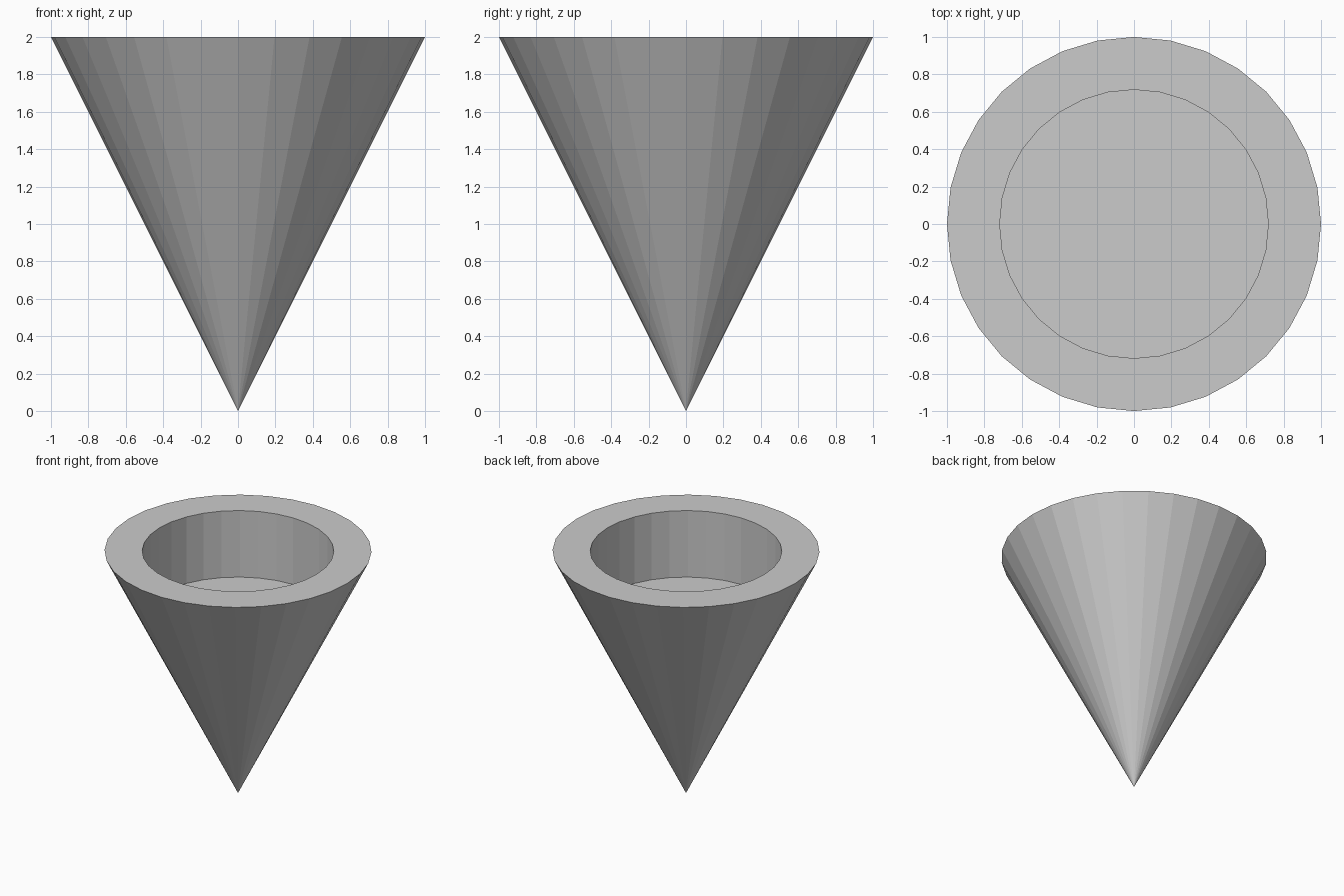
import bpy, bmesh
from math import pi
from mathutils import Matrix

if "Cube" in bpy.data.objects:
    bpy.data.objects.remove(bpy.data.objects["Cube"])

RIM_RADIUS, HEIGHT, SIDES = 1.0, 2.0, 32
HOLE_RADIUS, HOLE_FLOOR = 0.718, 1.45

# Cone standing on its tip
bm = bmesh.new()
flip = Matrix.Translation((0, 0, HEIGHT / 2)) @ Matrix.Rotation(pi, 4, 'X')
bmesh.ops.create_cone(bm, cap_ends=True, cap_tris=False, segments=SIDES,
                      radius1=RIM_RADIUS, radius2=0, depth=HEIGHT, matrix=flip)
bmesh.ops.remove_doubles(bm, verts=bm.verts, dist=1e-4)


def extrude_cap(face):
    new = bmesh.ops.extrude_discrete_faces(bm, faces=[face])["faces"]
    return new[0]


# Flat rim around the opening
cap = max(bm.faces, key=lambda f: len(f.verts))
cap = extrude_cap(cap)
for v in cap.verts:
    v.co.x *= HOLE_RADIUS / RIM_RADIUS
    v.co.y *= HOLE_RADIUS / RIM_RADIUS

# Straight-walled hollow
cap = extrude_cap(cap)
for v in cap.verts:
    v.co.z = HOLE_FLOOR

bmesh.ops.recalc_face_normals(bm, faces=bm.faces)
mesh = bpy.data.meshes.new("hollow_cone")
bm.to_mesh(mesh)
bm.free()
bpy.context.collection.objects.link(bpy.data.objects.new("hollow_cone", mesh))
